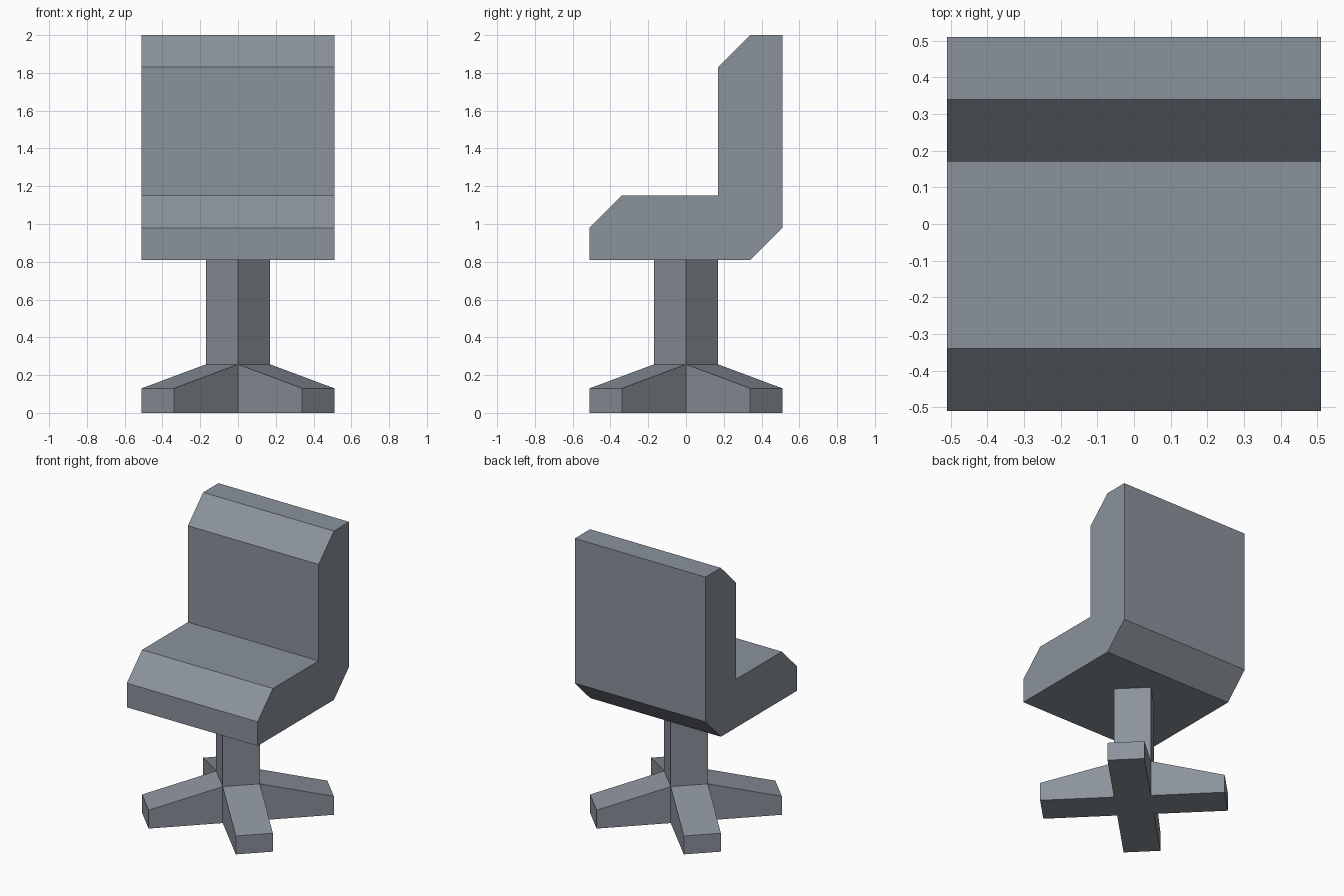
import bpy, bmesh
from math import radians, sqrt
from mathutils import Matrix, Vector

if "Cube" in bpy.data.objects:
    bpy.data.objects.remove(bpy.data.objects["Cube"])

# Slate grey finish shared by both parts
slate = bpy.data.materials.new("slate_grey")
slate.diffuse_color = (0.26, 0.29, 0.33, 1)
slate.use_nodes = True
slate.node_tree.nodes["Principled BSDF"].inputs["Base Color"].default_value = slate.diffuse_color


def add_object(name, bm):
    bmesh.ops.recalc_face_normals(bm, faces=bm.faces)
    mesh = bpy.data.meshes.new(name)
    bm.to_mesh(mesh)
    bm.free()
    mesh.materials.append(slate)
    obj = bpy.data.objects.new(name, mesh)
    bpy.context.collection.objects.link(obj)
    return obj


def extrude(bm, face, offset):
    new = bmesh.ops.extrude_discrete_faces(bm, faces=[face])["faces"][0]
    bmesh.ops.translate(bm, verts=new.verts, vec=offset)
    return new


# Seat and backrest: one side profile (y, z) swept across the width
HALF = 0.51
profile = [(-HALF, 0.81), (0.34, 0.81), (HALF, 0.98), (HALF, 2.0), (0.34, 2.0),
           (0.17, 1.83), (0.17, 1.15), (-0.34, 1.15), (-HALF, 0.98)]
bm = bmesh.new()
side = bm.faces.new([bm.verts.new((-HALF, y, z)) for y, z in profile])
swept = bmesh.ops.extrude_face_region(bm, geom=[side], use_keep_orig=True)["geom"]
bmesh.ops.translate(bm, verts=[g for g in swept if isinstance(g, bmesh.types.BMVert)],
                    vec=(2 * HALF, 0, 0))
add_object("seat", bm)

# Pedestal: square hub, four legs sloping down outwards, post rising to the seat
HUB_H, LEG_END_H, POST_TOP = 0.257, 0.13, 0.81
WIDTH = 0.17 * sqrt(2)
LEG_LEN = 0.34 * sqrt(2)
bm = bmesh.new()
bmesh.ops.create_cube(bm, size=1, matrix=Matrix.Translation((0, 0, HUB_H / 2))
                      @ Matrix.Diagonal((WIDTH, WIDTH, HUB_H, 1)))
bm.normal_update()
sides = [(f, f.normal.copy()) for f in bm.faces if abs(f.normal.z) < 0.5]
top = next(f for f in bm.faces if f.normal.z > 0.5)
for face, normal in sides:
    end = extrude(bm, face, normal * LEG_LEN)
    for v in end.verts:
        v.co.z = min(v.co.z, LEG_END_H)
extrude(bm, top, Vector((0, 0, POST_TOP - HUB_H)))
bmesh.ops.transform(bm, matrix=Matrix.Rotation(radians(45), 4, "Z"), verts=bm.verts)
add_object("pedestal", bm)
